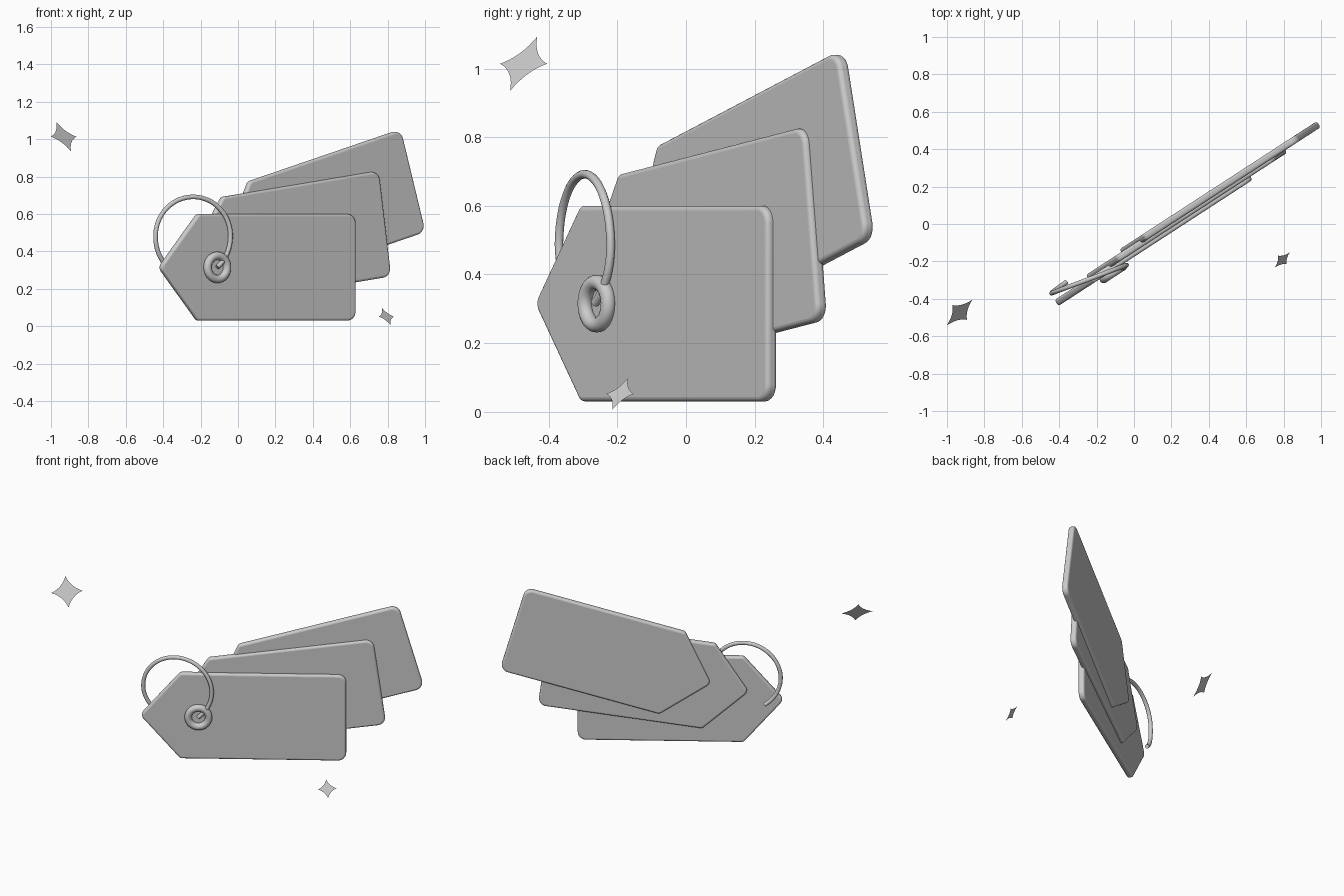
import bpy, math
from mathutils import Vector, Matrix

if "Cube" in bpy.data.objects:
    bpy.data.objects.remove(bpy.data.objects["Cube"])

YAW = math.radians(33)
CENTRE = Vector((0.105, -0.085, 0))      # middle of the front tag
U = Vector((math.cos(YAW), math.sin(YAW), 0))    # along the tags
N = Vector((math.sin(YAW), -math.cos(YAW), 0))   # out of the front face

grey = bpy.data.materials.new("light_grey")
grey.diffuse_color = (0.6, 0.6, 0.6, 1)
grey.use_nodes = True
grey.node_tree.nodes["Principled BSDF"].inputs["Base Color"].default_value = grey.diffuse_color


def place(s, n, z):
    return CENTRE + U * s + N * n + Vector((0, 0, z))


def mesh_object(name, verts, faces):
    me = bpy.data.meshes.new(name)
    me.from_pydata([tuple(v) for v in verts], [], faces)
    me.update()
    ob = bpy.data.objects.new(name, me)
    bpy.context.collection.objects.link(ob)
    me.materials.append(grey)
    return ob


def smooth(ob, angle=40):
    bpy.ops.object.select_all(action='DESELECT')
    ob.select_set(True)
    bpy.context.view_layer.objects.active = ob
    bpy.ops.object.shade_smooth_by_angle(angle=math.radians(angle))


def rounded(corners, steps=8):
    """Outline with each (x, z, radius) corner replaced by an arc."""
    out = []
    for i, (x, z, r) in enumerate(corners):
        p = Vector((x, z))
        a = (Vector(corners[i - 1][:2]) - p).normalized()
        b = (Vector(corners[(i + 1) % len(corners)][:2]) - p).normalized()
        half = a.angle(b) / 2
        mid = p + (a + b).normalized() * (r / math.sin(half))
        v0 = p + a * (r / math.tan(half)) - mid
        v1 = p + b * (r / math.tan(half)) - mid
        for k in range(steps + 1):
            t = k / steps
            out.append(mid + (v0 * (1 - t) + v1 * t).normalized() * r)
    return out


# Tags: origin at the middle of the square end
L, H, T = 1.24, 0.285, 0.038
outline = rounded([(0, -H, 0.05), (0, H, 0.05), (-L + 0.235, H, 0.03),
                   (-L - 0.008, 0, 0.035), (-L + 0.235, -H, 0.03)])


def tag(name, s, n, z, tilt):
    m = len(outline)
    verts = [(p.x, -T / 2, p.y) for p in outline] + [(p.x, T / 2, p.y) for p in outline]
    faces = [list(range(m))[::-1], list(range(m, 2 * m))]
    faces += [[i, (i + 1) % m, m + (i + 1) % m, m + i] for i in range(m)]
    ob = mesh_object(name, verts, faces)
    import bmesh
    bm = bmesh.new()
    bm.from_mesh(ob.data)
    bmesh.ops.recalc_face_normals(bm, faces=bm.faces)
    bm.to_mesh(ob.data)
    bm.free()
    ob.location = place(s, n, z)
    ob.rotation_euler = (0, -math.radians(tilt), YAW)
    bev = ob.modifiers.new("soft_edge", 'BEVEL')
    bev.width, bev.segments = 0.013, 4
    bev.limit_method, bev.angle_limit = 'ANGLE', math.radians(60)
    smooth(ob)


tag("front_tag", 0.618, 0.0, 0.315, 0)
tag("middle_tag", 0.819, -0.021, 0.549, 8)
tag("back_tag", 1.010, -0.038, 0.778, 16)

# Eyelet on the front tag
bpy.ops.mesh.primitive_torus_add(major_segments=48, minor_segments=16,
                                 major_radius=0.062, minor_radius=0.022,
                                 location=place(-0.276, 0.03, 0.315),
                                 rotation=(math.pi / 2, 0, YAW))
eyelet = bpy.context.object
eyelet.name = "eyelet"
eyelet.data.materials.append(grey)
smooth(eyelet, 60)

# Open ring: from the eyelet over the top to behind the tag's point
path = []
for k in range(73):
    a = math.radians(-53 + 291 * k / 72)
    n = -0.012 + 0.046 * math.cos(min(max(a, 0), math.pi))
    if a > math.pi:
        n -= 0.007 * (a - math.pi)
    path.append(place(-0.404 + 0.209 * math.cos(a), n, 0.483 + 0.209 * math.sin(a)))
cu = bpy.data.curves.new("split_ring", 'CURVE')
cu.dimensions = '3D'
cu.bevel_depth, cu.bevel_resolution, cu.use_fill_caps = 0.0125, 4, True
sp = cu.splines.new('POLY')
sp.points.add(len(path) - 1)
for pt, p in zip(sp.points, path):
    pt.co = (*p, 1)
ring = bpy.data.objects.new("split_ring", cu)
bpy.context.collection.objects.link(ring)
cu.materials.append(grey)
bpy.ops.object.select_all(action='DESELECT')
ring.select_set(True)
bpy.context.view_layer.objects.active = ring
bpy.ops.object.convert(target='MESH')
smooth(bpy.context.object, 60)

# Flat four-pointed sparkles facing front right and up
RIGHT = Vector((1, 1, 0)).normalized()
UP = Vector((-1, 1, 2)).normalized()


def sparkle(name, centre, r, steps=8):
    c = Vector(centre)
    pts = []
    for q in range(4):
        a0, a1 = q * math.pi / 2, (q + 1) * math.pi / 2
        p0 = Vector((math.cos(a0), math.sin(a0)))
        p1 = Vector((math.cos(a1), math.sin(a1)))
        ctrl = (p0 + p1) * 0.27
        for k in range(steps):
            t = k / steps
            pts.append(p0 * (1 - t) ** 2 + ctrl * 2 * t * (1 - t) + p1 * t * t)
    m = len(pts)
    verts = [c] + [c + (RIGHT * p.x + UP * p.y) * r for p in pts]
    mesh_object(name, verts, [[0, 1 + i, 1 + (i + 1) % m] for i in range(m)])


sparkle("large_sparkle", (-0.932, -0.473, 1.014), 0.097)
sparkle("small_sparkle", (0.793, -0.192, 0.052), 0.057)
